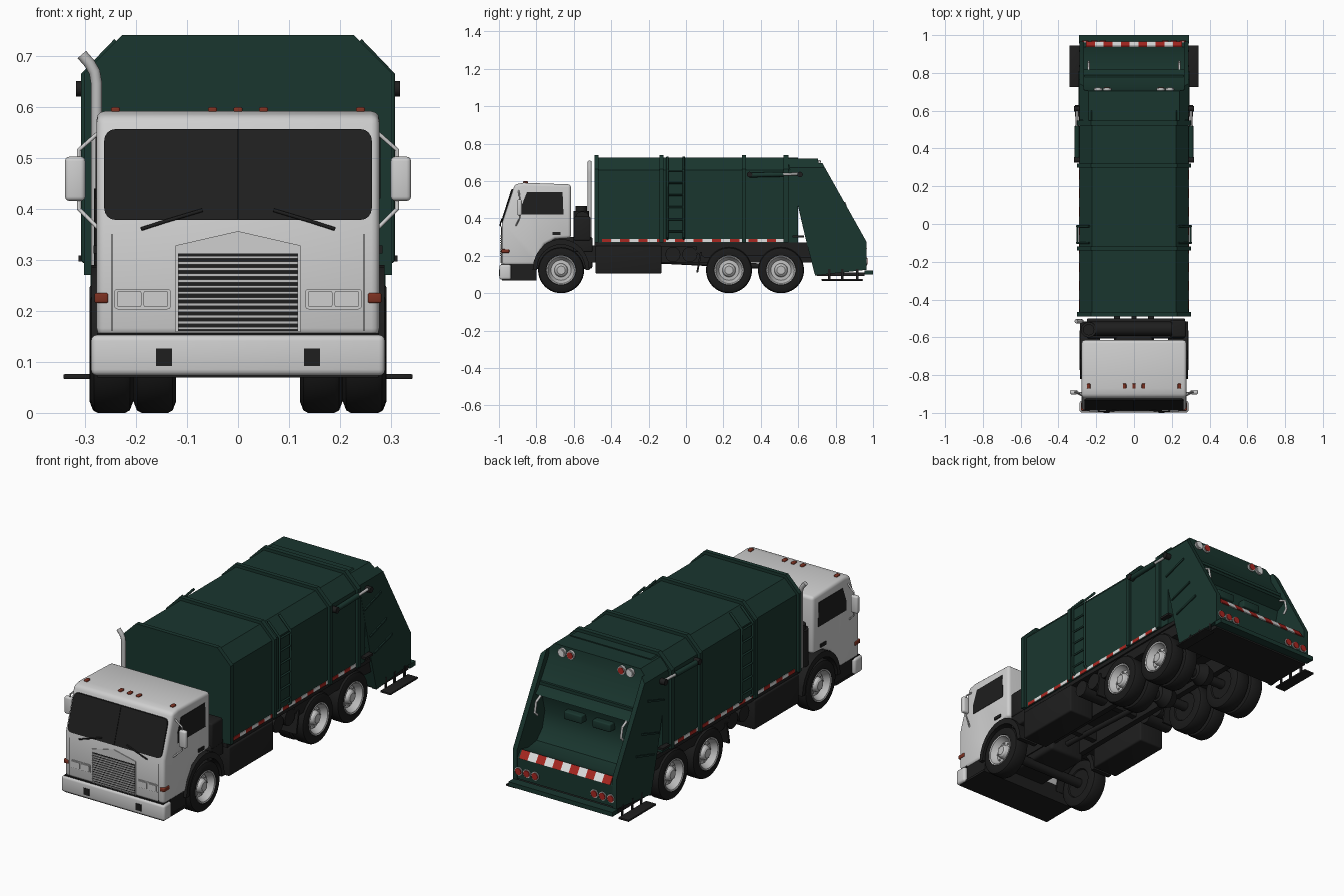
import bpy, bmesh
from math import radians, sin, cos, pi
from mathutils import Vector

if "Cube" in bpy.data.objects:
    bpy.data.objects.remove(bpy.data.objects["Cube"])


def material(name, *rgb):
    m = bpy.data.materials.new(name)
    m.use_nodes = True
    m.diffuse_color = (*rgb, 1)
    m.node_tree.nodes["Principled BSDF"].inputs["Base Color"].default_value = (*rgb, 1)
    return m


GREEN = material("body green", .010, .037, .028)
PAINT = material("cab light grey", .62, .62, .62)
BLACK = material("chassis black", .013, .013, .013)
TYRE = material("tyre rubber", .011, .011, .011)
GLASS = material("dark glass", .013, .013, .013)
RIM = material("rim grey", .52, .52, .52)
RED = material("red", .40, .02, .015)
AMBER = material("marker red brown", .20, .03, .015)
WHITE = material("reflective white", .75, .75, .75)
SIDES = ((-1, "right"), (1, "left"))


def finish(name, bm, mat, bevel=0, segments=3):
    bmesh.ops.recalc_face_normals(bm, faces=bm.faces)
    if bevel:
        sharp = [e for e in bm.edges if e.is_manifold and e.calc_face_angle() > radians(35)]
        bmesh.ops.bevel(bm, geom=sharp, offset=bevel, segments=segments, profile=.5, affect='EDGES')
    me = bpy.data.meshes.new(name)
    bm.to_mesh(me)
    bm.free()
    me.materials.append(mat)
    ob = bpy.data.objects.new(name, me)
    bpy.context.collection.objects.link(ob)
    return ob


def prism(name, pts, axis, a, b, mat, bevel=0, chamfer=False):
    """Extrude a (y, z) profile along X, or an (x, z) profile along Y."""
    bm = bmesh.new()
    place = (lambda p: (a, *p)) if axis == 'X' else (lambda p: (p[0], a, p[1]))
    face = bm.faces.new([bm.verts.new(place(p)) for p in pts])
    ext = bmesh.ops.extrude_face_region(bm, geom=[face])
    move = Vector((b - a, 0, 0) if axis == 'X' else (0, b - a, 0))
    bmesh.ops.translate(bm, vec=move, verts=[v for v in ext["geom"] if isinstance(v, bmesh.types.BMVert)])
    if chamfer:
        for s in (-1, 1):
            bmesh.ops.bisect_plane(bm, geom=bm.verts[:] + bm.edges[:] + bm.faces[:],
                                   plane_co=(s * .23, 0, .73), plane_no=(s, 0, 1), clear_outer=True)
            bmesh.ops.holes_fill(bm, edges=[e for e in bm.edges if e.is_boundary], sides=0)
    return finish(name, bm, mat, bevel)


def box(name, x, y, z, mat, bevel=0):
    lo, hi = sorted(x), sorted(y)
    return prism(name, [(hi[0], z[0]), (hi[1], z[0]), (hi[1], z[1]), (hi[0], z[1])], 'X', *lo, mat, bevel)


def pipe(name, pts, r, mat):
    cu = bpy.data.curves.new(name, 'CURVE')
    cu.dimensions, cu.bevel_depth, cu.bevel_resolution, cu.use_fill_caps = '3D', r, 4, True
    sp = cu.splines.new('POLY')
    sp.points.add(len(pts) - 1)
    for p, co in zip(sp.points, pts):
        p.co = (*co, 1)
    tmp = bpy.data.objects.new(name + "_path", cu)
    bpy.context.collection.objects.link(tmp)
    bpy.context.view_layer.update()
    me = bpy.data.meshes.new_from_object(tmp.evaluated_get(bpy.context.evaluated_depsgraph_get()))
    bpy.data.objects.remove(tmp)
    me.materials.clear()
    me.materials.append(mat)
    ob = bpy.data.objects.new(name, me)
    bpy.context.collection.objects.link(ob)
    return ob


def lathe(name, profile, centre, side, mat):
    """Spin (offset outward, radius) points around an X axis."""
    bm = bmesh.new()
    vs = [bm.verts.new((side * o, 0, r)) for o, r in profile]
    es = [bm.edges.new(p) for p in zip(vs, vs[1:])]
    bmesh.ops.spin(bm, geom=vs + es, cent=(0, 0, 0), axis=(1, 0, 0), angle=2 * pi, steps=40)
    bmesh.ops.remove_doubles(bm, verts=bm.verts, dist=.0003)
    bmesh.ops.translate(bm, vec=centre, verts=bm.verts)
    return finish(name, bm, mat)


def rounded(x0, x1, z0, z1, r):
    out = []
    for cx, cz, a0 in ((x1 - r, z1 - r, 0), (x0 + r, z1 - r, 90), (x0 + r, z0 + r, 180), (x1 - r, z0 + r, 270)):
        out += [(cx + r * cos(radians(a0 + k * 22.5)), cz + r * sin(radians(a0 + k * 22.5))) for k in range(5)]
    return out


# Refuse body with raised hoops
def section(w, top, c):
    return [(-w, .27), (w, .27), (w, top - c), (w - c, top), (c - w, top), (-w, top - c)]


prism("refuse_body", section(.288, .725, .066), 'Y', -.485, .60, GREEN)
for i, (y, t) in enumerate(((-.478, .022), (-.13, .022), (.31, .022), (.535, .025))):
    prism(f"body_hoop_{i}", section(.302, .74, .075), 'Y', y - t / 2, y + t / 2, GREEN)
box("body_sill", (-.283, .283), (-.49, .655), (.25, .27), BLACK)

# Tailgate: side plates and a hollow hopper between them
plate = [(.54, .73), (.71, .73), (.965, .275), (.965, .125), (.69, .095), (.64, .29)]
hopper = [(.54, .72), (.705, .72), (.715, .655), (.79, .535), (.82, .50), (.765, .47), (.745, .39),
          (.765, .31), (.81, .265), (.88, .255), (.938, .27), (.962, .235), (.962, .13), (.69, .10), (.64, .29)]
prism("tailgate_hopper", hopper, 'X', -.266, .266, GREEN, chamfer=True)
box("tailgate_underside", (-.28, .28), (.70, .955), (.092, .112), BLACK)
box("rear_bumper_step", (-.29, .29), (.955, 1.0), (.10, .122), GREEN)
box("hopper_header", (-.262, .262), (.765, .79), (.54, .555), GREEN)
for s, n in SIDES:
    prism(f"tailgate_side_{n}", plate, 'X', s * .265, s * .289, GREEN, chamfer=True)
    for y, z, l in ((.59, .53, .13), (.635, .38, .13), (.67, .285, .14)):
        prism(f"tailgate_rib_{n}", [(y, z), (y + l, z + .04), (y + l, z + .05), (y, z + .008)], 'X',
              s * .287, s * .295, GREEN)
    box(f"tailgate_latch_{n}", (s * .285, s * .312), (.57, .63), (.297, .308), BLACK)
    box(f"packer_bracket_{n}", (s * .03, s * .13), (.74, .79), (.40, .44), GREEN, .006)
    pipe(f"grab_handle_{n}", [(s * .24, .81, .50), (s * .24, .85, .48), (s * .24, .86, .43), (s * .24, .84, .41)],
         .006, RIM)
    # Lift ram
    pipe(f"ram_barrel_{n}", [(s * .302, .34, .632), (s * .302, .52, .636)], .013, GREEN)
    pipe(f"ram_rod_{n}", [(s * .302, .52, .636), (s * .302, .61, .638)], .007, RIM)
    for y in (.34, .61):
        pipe(f"ram_pivot_{n}", [(s * .285, y, .635), (s * .317, y, .635)], .015, BLACK)
    # Rear lamps
    for k in range(3):
        x = s * (.165 + .046 * k)
        pipe(f"tail_lamp_ring_{n}", [(x, .955, .17), (x, .967, .17)], .021, RIM)
        pipe(f"tail_lamp_{n}", [(x, .96, .17), (x, .971, .17)], .017, RED)
    for x, m in ((.142, RED), (.19, WHITE)):
        pipe(f"top_lamp_ring_{n}", [(s * x, .70, .69), (s * x, .720, .69)], .022, RIM)
        pipe(f"top_lamp_{n}", [(s * x, .70, .69), (s * x, .723, .69)], .016, m)
    # Hanging side step
    box(f"side_step_{n}", (s * .285, s * .342), (.725, .945), (.066, .076), BLACK, .003)
    for y in (.76, .83, .91):
        box(f"step_hanger_{n}", (s * .283, s * .29), (y, y + .012), (.07, .13), BLACK)
    # Ladder
    for y in (-.1, -.012):
        pipe(f"ladder_rail_{n}", [(s * .288, y, .29), (s * .302, y, .30), (s * .302, y, .662),
                                  (s * .238, y, .728)], .006, GREEN)
    for k in range(6):
        z = .33 + k * .065
        pipe(f"ladder_rung_{n}", [(s * .300, -.1, z), (s * .300, -.012, z)], .005, GREEN)
    # Reflective tape along the sill
    for k in range(20):
        y = -.45 + k * .049
        box(f"side_tape_{n}", (s * .286, s * .291), (y, y + .049), (.273, .290), WHITE if k % 2 else RED)
# Reflective tape on the sloping hopper lip
for k in range(11):
    x = -.253 + k * .046
    prism("rear_tape", [(.938, .27), (.962, .235), (.967, .237), (.943, .273)], 'X', x, x + .046,
          WHITE if k % 2 else RED)

# Cab shell
cab = [(-.985, .15), (-.80, .15), (-.79, .20), (-.755, .26), (-.70, .29), (-.615, .295),
       (-.615, .582), (-.87, .591), (-.915, .582), (-.985, .37)]
prism("cab_shell", cab, 'X', -.277, .277, PAINT, .016)
box("cab_underside", (-.27, .27), (-.975, -.80), (.078, .16), BLACK)
box("front_bumper", (-.288, .288), (-.998, -.935), (.073, .153), PAINT, .012)
box("bumper_gap", (-.276, .276), (-.989, -.93), (.148, .156), BLACK)
box("bumper_underside", (-.275, .275), (-.985, -.80), (.069, .08), BLACK)


def lean(ob):
    for v in ob.data.vertices:
        v.co.y += -.985 + (v.co.z - .37) * .318


lean(prism("windscreen", rounded(-.262, .262, .378, .556, .022), 'Y', -.005, .004, GLASS))
lean(prism("windscreen_divider", rounded(-.002, .002, .38, .555, .001), 'Y', -.008, .004, BLACK))

# Grille with pointed surround
prism("grille_surround", [(-.122, .158), (.122, .158), (.122, .328), (0, .356), (-.122, .328)], 'Y',
      -.988, -.98, PAINT)
box("grille_back", (-.118, .118), (-.9895, -.98), (.160, .312), BLACK)
for k in range(13):
    z = .163 + k * .0116
    box("grille_slat", (-.118, .118), (-.994, -.985), (z, z + .0055), RIM)
for x in (-.24, -.05, 0, .05, .24):
    box("roof_marker", (x - .009, x + .009), (-.872, -.845), (.584, .599), AMBER, .004)

for s, n in SIDES:
    prism(f"side_window_{n}", [(-.85, .542), (-.66, .542), (-.655, .42), (-.878, .42), (-.878, .47)], 'X',
          s * .273, s * .279, GLASS)
    box(f"door_handle_{n}", (s * .274, s * .283), (-.715, -.67), (.312, .328), BLACK)
    box(f"corner_marker_{n}", (s * .254, s * .281), (-.988, -.945), (.215, .235), AMBER, .004)
    box(f"front_seam_{n}", (s * .246, s * .248), (-.986, -.98), (.16, .35), BLACK)
    box(f"bumper_socket_{n}", (s * .129, s * .161), (-1.0, -.98), (.092, .126), BLACK)
    prism(f"headlamp_bezel_{n}", rounded(s * .187 - .055, s * .187 + .055, .203, .243, .006), 'Y',
          -.988, -.98, PAINT)
    for x in (.161, .213):
        prism(f"headlamp_{n}", rounded(s * x - .024, s * x + .024, .207, .239, .005), 'Y', -.992, -.98, PAINT)
    pipe(f"wiper_{n}", [(s * .19, -.993, .360), (s * .14, -.992, .376), (s * .07, -.984, .397)], .0035, BLACK)
    # Mirror and its bracket
    pipe(f"mirror_arm_{n}", [(s * .272, -.895, .55), (s * .312, -.89, .515), (s * .312, -.89, .40),
                             (s * .272, -.91, .36)], .004, PAINT)
    box(f"mirror_{n}", (s * .299, s * .339), (-.902, -.878), (.415, .502), PAINT, .009)
    # Front mudguard arch
    outer = [(-.668 + .152 * cos(radians(a)), .125 + .165 * sin(radians(a))) for a in range(0, 181, 15)]
    inner = [(-.668 + .130 * cos(radians(a)), .125 + .135 * sin(radians(a))) for a in range(180, -1, -15)]
    prism(f"front_mudguard_{n}", outer + inner, 'X', s * .18, s * .287, BLACK)
    # Chassis sides
    box(f"side_locker_{n}", (s * .15, s * .291), (-.485, -.13), (.105, .252), BLACK, .008)
    for y in (-.07, .02):
        pipe(f"air_tank_{n}", [(s * .13, y, .207), (s * .275, y, .207)], .041, BLACK)
    box(f"chassis_rail_{n}", (s * .075, s * .105), (-.93, .70), (.165, .255), BLACK)
    prism(f"rear_mudguard_{n}", [(.06, .26), (.67, .26), (.68, .19), (.37, .20), (.10, .19), (.05, .22)], 'X',
          s * .11, s * .275, BLACK)
    prism(f"mud_flap_{n}", [(.075, .22), (.085, .22), (.065, .11), (.055, .11)], 'X', s * .13, s * .285, BLACK)

# Wheels, closed in black on the inner face
tyre = [(-.034, 0), (-.034, .070), (-.040, .074), (-.042, .100), (-.035, .118), (-.026, .123), (.026, .123),
        (.035, .118), (.042, .100), (.040, .080), (.034, .074), (0, .072)]
rim = [(.034, 0), (.034, .022), (.028, .030), (.012, .036), (.010, .054), (.024, .064), (.040, .071),
       (.042, .077), (.036, .080), (-.01, .073), (-.01, 0)]
for s, n in SIDES:
    for label, y, xs in (("front", -.668, (.247,)), ("middle", .23, (.249, .163)), ("rear", .508, (.249, .163))):
        for x in xs:
            lathe(f"{label}_tyre_{n}", tyre, (s * x, y, .123), s, TYRE)
        lathe(f"{label}_rim_{n}", rim, (s * xs[0], y, .123), s, RIM)
        for k in range(8):
            a = k * pi / 4
            p = Vector((s * xs[0], y + .045 * cos(a), .123 + .045 * sin(a)))
            pipe(f"{label}_wheel_nut_{n}", [p, p + Vector((s * .017, 0, 0))], .004, RIM)

# Axles and drive line
for y in (-.668, .23, .508):
    pipe("axle", [(-.23, y, .123), (.23, y, .123)], .024, BLACK)
for y in (.23, .508):
    lathe("differential", [(-.06, 0), (-.045, .04), (0, .058), (.045, .04), (.06, 0)], (0, y, .13), 1, BLACK)
pipe("drive_shaft", [(0, -.50, .19), (0, .50, .14)], .014, BLACK)
box("engine_block", (-.10, .10), (-.90, -.50), (.13, .30), BLACK, .015)
for y in (-.40, -.10, .10, .37, .62):
    box("cross_member", (-.1, .1), (y, y + .03), (.18, .25), BLACK)

# Gear between cab and body
pipe("intake_duct", [(-.24, -.555, .40), (.20, -.555, .40)], .038, BLACK)
pipe("air_cleaner", [(-.24, -.56, .26), (-.24, -.56, .44)], .042, BLACK)
pipe("air_cleaner_cap", [(-.24, -.56, .43), (-.24, -.56, .465)], .030, BLACK)
box("gear_support", (-.25, .27), (-.605, -.50), (.22, .30), BLACK, .008)
box("battery_box", (.19, .275), (-.60, -.51), (.28, .41), BLACK, .01)
pipe("exhaust_stack", [(-.277, -.515, .27), (-.277, -.515, .645), (-.281, -.515, .668), (-.291, -.515, .685),
                       (-.306, -.515, .702)], .011, RIM)

# Smooth the round parts, keep edges sharp
bpy.ops.object.select_all(action='DESELECT')
for ob in bpy.context.collection.objects:
    if ob.type == 'MESH':
        ob.select_set(True)
        bpy.context.view_layer.objects.active = ob
bpy.ops.object.shade_smooth_by_angle(angle=radians(32))
